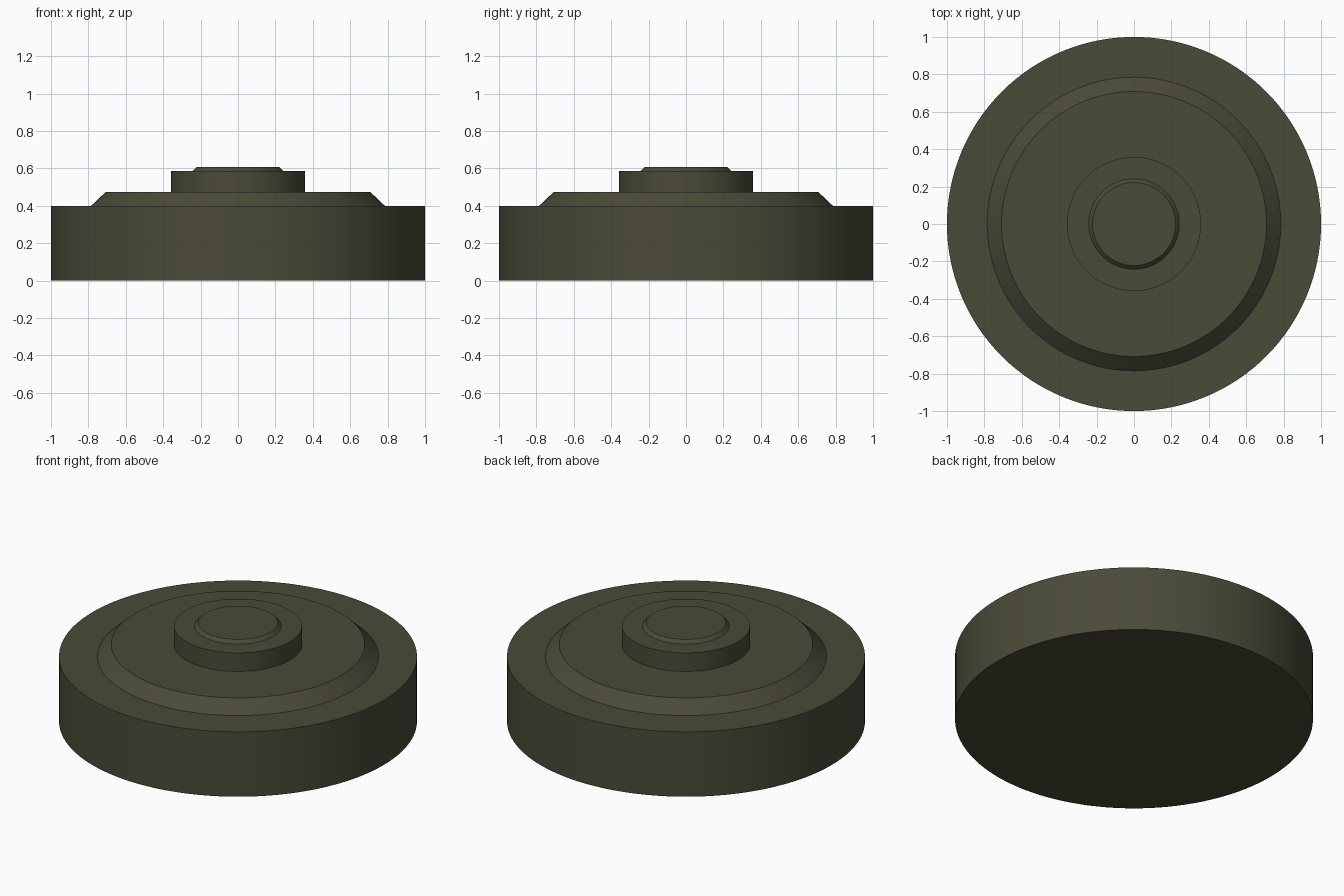
import bpy, bmesh, math

if "Cube" in bpy.data.objects:
    bpy.data.objects.remove(bpy.data.objects["Cube"])

SIDES = 128

olive = bpy.data.materials.new("dark_olive")
olive.diffuse_color = (0.070, 0.069, 0.040, 1.0)
olive.use_nodes = True
olive.node_tree.nodes["Principled BSDF"].inputs["Base Color"].default_value = olive.diffuse_color


def turned_part(name, profile):
    """Closed round part from (radius, height) points, bottom to top."""
    bm = bmesh.new()
    rings = []
    for r, z in profile:
        rings.append([bm.verts.new((r * math.cos(2 * math.pi * i / SIDES),
                                    r * math.sin(2 * math.pi * i / SIDES), z))
                      for i in range(SIDES)])
    for low, high in zip(rings, rings[1:]):
        for i in range(SIDES):
            j = (i + 1) % SIDES
            bm.faces.new((low[i], low[j], high[j], high[i]))
    bm.faces.new(rings[0][::-1])
    bm.faces.new(rings[-1])
    mesh = bpy.data.meshes.new(name)
    bm.to_mesh(mesh)
    bm.free()
    mesh.materials.append(olive)
    obj = bpy.data.objects.new(name, mesh)
    bpy.context.collection.objects.link(obj)
    # Smooth round walls, crisp rims
    bpy.ops.object.select_all(action='DESELECT')
    obj.select_set(True)
    bpy.context.view_layer.objects.active = obj
    bpy.ops.object.shade_smooth_by_angle(angle=math.radians(30))
    return obj


# Each upper part is sunk slightly into the one beneath it
turned_part("main_body", [(1.0, 0.0), (1.0, 0.4)])
turned_part("sloped_plate", [(0.785, 0.38), (0.785, 0.4), (0.708, 0.473)])
turned_part("centre_hub", [(0.358, 0.45), (0.358, 0.587)])
turned_part("top_button", [(0.242, 0.57), (0.242, 0.587), (0.222, 0.607)])
